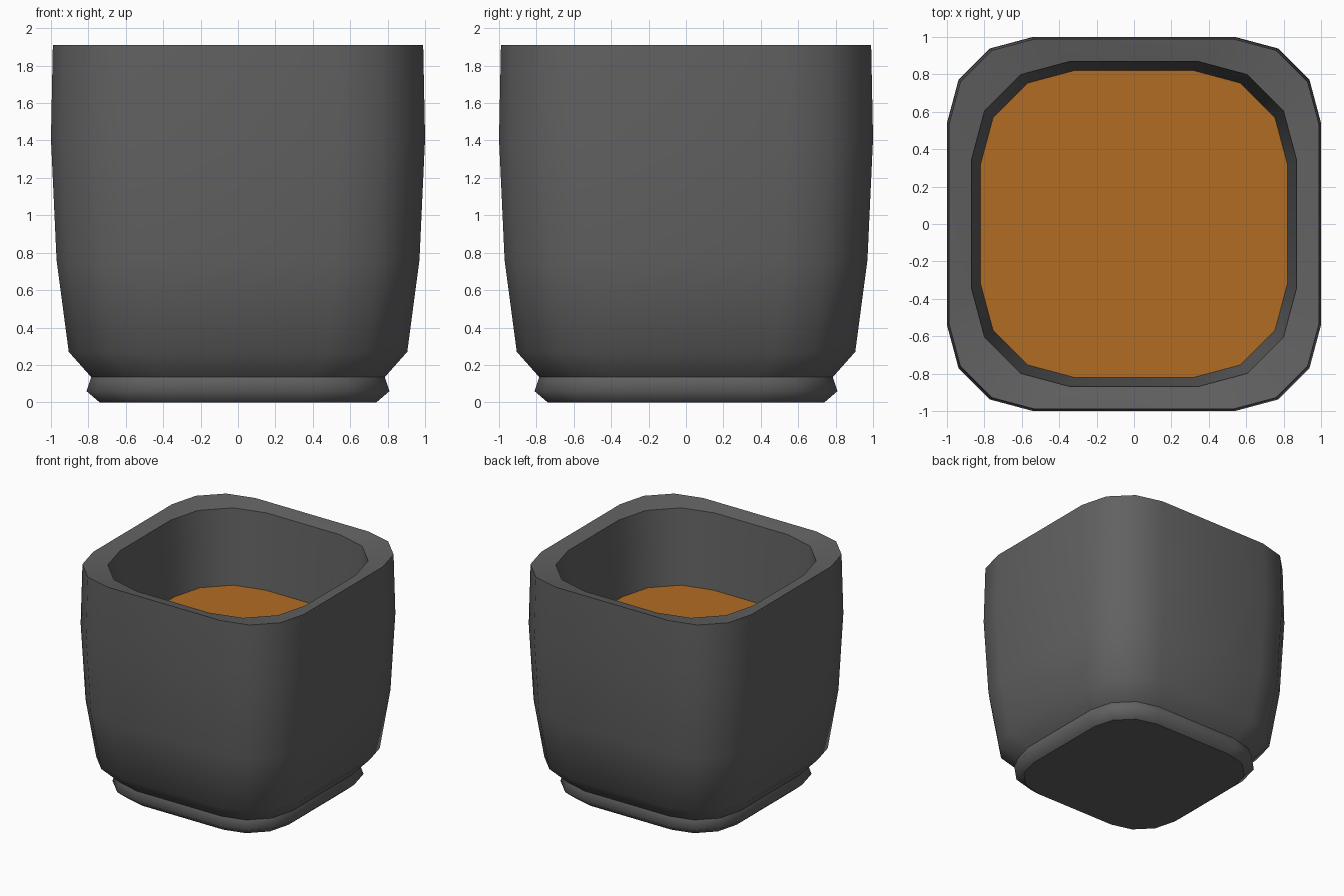
import bpy, bmesh, math

if "Cube" in bpy.data.objects:
    bpy.data.objects.remove(bpy.data.objects["Cube"])


def material(name, rgb):
    m = bpy.data.materials.new(name)
    m.diffuse_color = (*rgb, 1)
    m.use_nodes = True
    m.node_tree.nodes["Principled BSDF"].inputs["Base Color"].default_value = m.diffuse_color
    return m


def ring_points(half, radius, steps=3):
    """Rounded square outline, counter-clockwise."""
    pts = []
    c = half - radius
    for q, (sx, sy) in enumerate([(1, 1), (-1, 1), (-1, -1), (1, -1)]):
        for i in range(steps + 1):
            a = math.pi / 2 * (q + i / steps)
            pts.append((sx * c + radius * math.cos(a), sy * c + radius * math.sin(a)))
    return pts


def loft(name, rings, mat, cap_end=False):
    """Rings are (half width, corner radius, height, sharp edge)."""
    bm = bmesh.new()
    loops = [[bm.verts.new((x, y, z)) for x, y in ring_points(h, r)]
             for h, r, z, _ in rings]
    n = len(loops[0])
    bm.faces.new(loops[0][::-1] if len(loops) > 1 else loops[0])
    for lo, hi in zip(loops, loops[1:]):
        for i in range(n):
            j = (i + 1) % n
            bm.faces.new((lo[i], lo[j], hi[j], hi[i]))
    for f in bm.faces:
        f.smooth = True
    for loop, ring in zip(loops, rings):
        if ring[3]:
            for i in range(n):
                e = bm.edges.get((loop[i], loop[(i + 1) % n]))
                if e:
                    e.smooth = False
    me = bpy.data.meshes.new(name)
    bm.to_mesh(me)
    bm.free()
    me.materials.append(mat)
    ob = bpy.data.objects.new(name, me)
    bpy.context.collection.objects.link(ob)
    return ob


grey = material("dark grey ceramic", (0.12, 0.12, 0.122))
brown = material("orange brown soil", (0.45, 0.15, 0.017))

SOIL_Z = 1.25

# Pot: foot, neck, body, sloped rim and inner wall down to the soil
loft("pot", [
    (0.74, 0.36, 0.00, True),
    (0.81, 0.41, 0.06, False),
    (0.785, 0.39, 0.135, True),
    (0.905, 0.43, 0.27, False),
    (0.97, 0.45, 0.76, False),
    (1.00, 0.46, 1.41, False),
    (0.99, 0.46, 1.91, True),
    (0.87, 0.53, 1.88, True),
    (0.82, 0.50, SOIL_Z, True),
], grey)

# Soil: flat surface closing the inside
loft("soil", [(0.82, 0.50, SOIL_Z, True)], brown)
